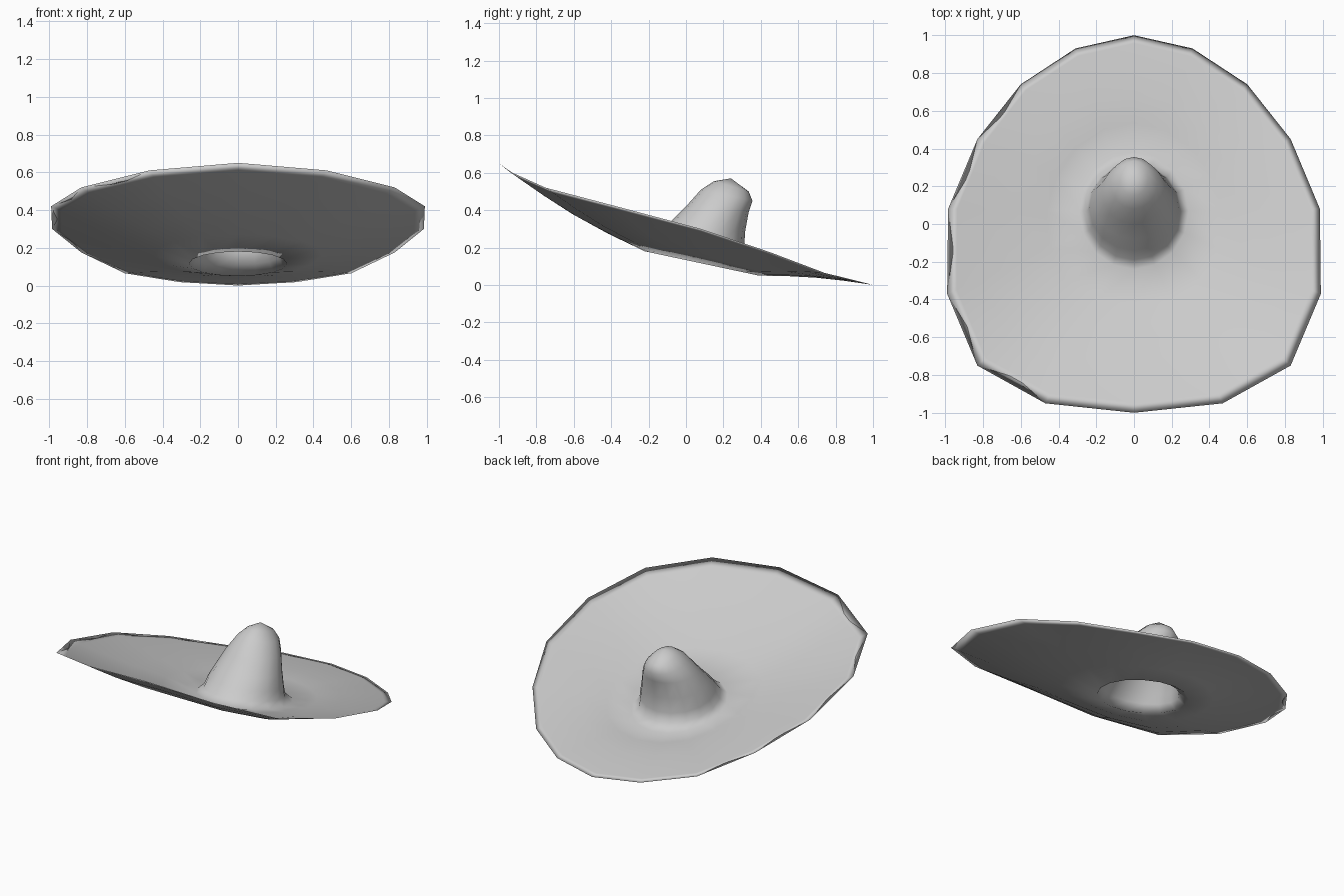
import bpy, bmesh, math
from mathutils import Vector

cube = bpy.data.objects.get("Cube")
if cube:
    bpy.data.objects.remove(cube, do_unlink=True)

N = 16

# Rim outline from back to front, one half (x, y, z)
half = [(0, 1, 0), (.31, .93, .018), (.6, .74, .065), (.83, .45, .175), (.985, .08, .3),
        (.99, -.37, .42), (.83, -.75, .52), (.47, -.95, .61), (0, -1, .65)]
rim = [Vector(p) for p in half] + [Vector((-x, y, z)) for x, y, z in half[-2:0:-1]]


def tilted_ring(front, back, width):
    """Ellipse through a front and a back point given as (y, z)."""
    ring = []
    for k in range(N):
        a = 2 * math.pi * k / N
        t = (1 + math.cos(a)) / 2
        ring.append(Vector((width * math.sin(a),
                            front[0] + (back[0] - front[0]) * t,
                            front[1] + (back[1] - front[1]) * t)))
    return ring


def brim_ring(hub, t, lift):
    """Ring between rim and hub, sagging at the front and rising at the back."""
    ring = []
    for k in range(N):
        p = rim[k].lerp(hub[k], t)
        p.z += (-.01 + .024 * math.cos(2 * math.pi * k / N)) * math.sin(math.pi * t) + lift * t
        ring.append(p)
    return ring


# Crown rings, rising: front (y, z), back (y, z), half width
crown = [((-.19, .235), (.325, .12), .25),
         ((-.14, .285), (.312, .18), .238),
         ((-.08, .34), (.315, .28), .21),
         ((.0, .42), (.335, .39), .172),
         ((.08, .51), (.355, .45), .125),
         ((.15, .555), (.335, .5), .075)]

hub_top = tilted_ring((-.24, .205), (.38, .075), .29)
hub_under = tilted_ring((-.22, .18), (.39, .05), .26)

outer = [tilted_ring(*c) for c in reversed(crown)] + [hub_top]
outer += [brim_ring(hub_top, t, .012) for t in (.75, .5, .25, .07)]
under = [brim_ring(hub_under, t, 0) for t in (.07, .25, .5, .75)] + [hub_under]
inner = [tilted_ring((f[0] + .015, f[1] - .01), (b[0] - .015, b[1] - .01), w - .015)
         for f, b, w in crown]
rings = outer + [rim] + under + inner

# One closed skin: crown outside, brim top, rim, brim underside, crown inside
bm = bmesh.new()
loops = [[bm.verts.new(p) for p in ring] for ring in rings]
for a, b in zip(loops, loops[1:]):
    for k in range(N):
        j = (k + 1) % N
        bm.faces.new((a[k], a[j], b[j], b[k]))
for loop, tip in ((loops[0], (0, .24, .57)), (loops[-1], (0, .24, .555))):
    apex = bm.verts.new(tip)
    for k in range(N):
        bm.faces.new((loop[k], loop[(k + 1) % N], apex))
bmesh.ops.recalc_face_normals(bm, faces=bm.faces)
for f in bm.faces:
    f.smooth = True
mesh = bpy.data.meshes.new("wide_brim_hat")
bm.to_mesh(mesh)
bm.free()
hat = bpy.data.objects.new("wide_brim_hat", mesh)
bpy.context.collection.objects.link(hat)

# Light grey felt
mat = bpy.data.materials.new("light_grey")
mat.use_nodes = True
colour = (.6, .6, .6, 1)
mat.diffuse_color = colour
mat.node_tree.nodes["Principled BSDF"].inputs["Base Color"].default_value = colour
mesh.materials.append(mat)
